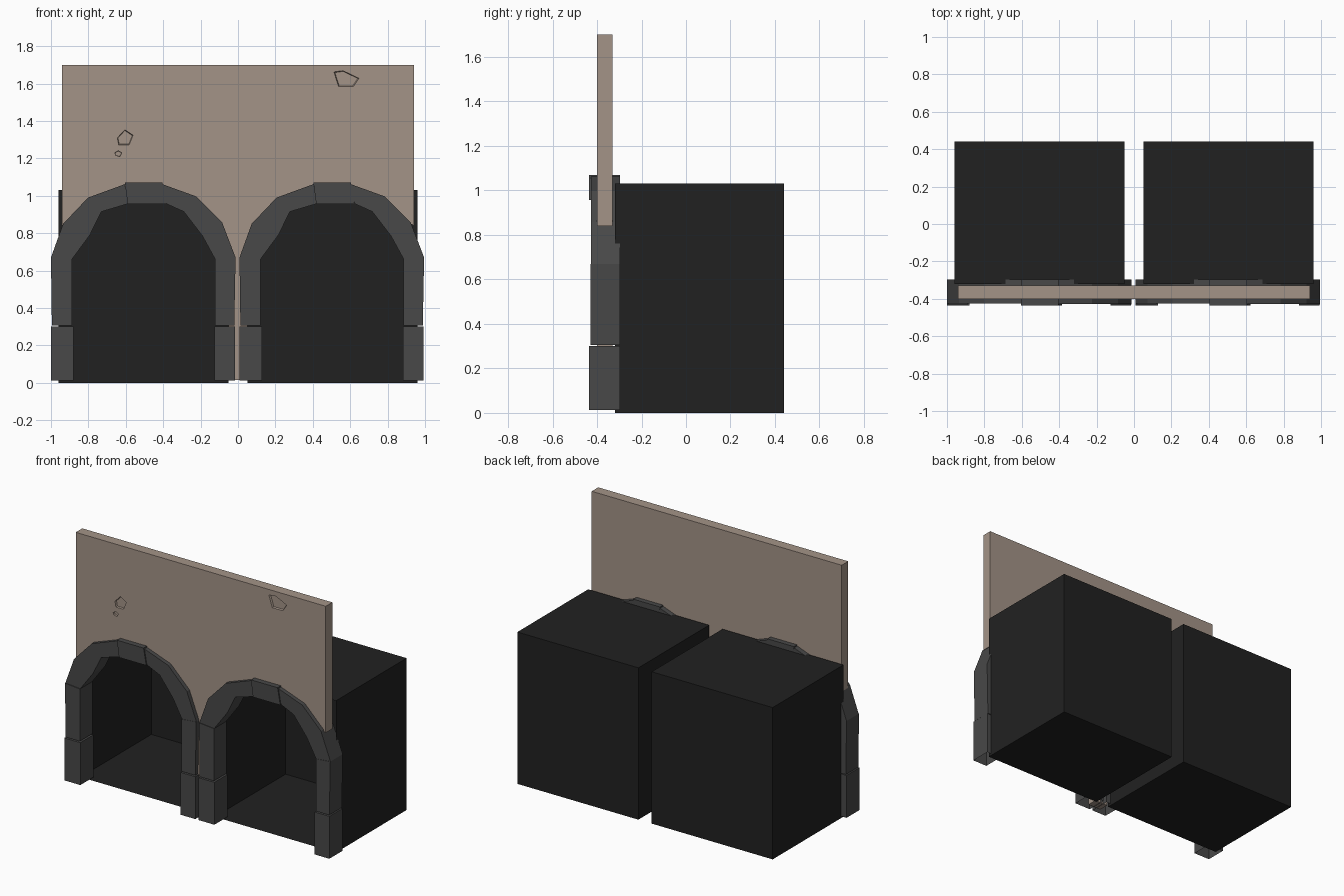
import bpy, bmesh

if "Cube" in bpy.data.objects:
    bpy.data.objects.remove(bpy.data.objects["Cube"])


def material(name, rgb):
    m = bpy.data.materials.new(name)
    m.diffuse_color = (*rgb, 1)
    m.use_nodes = True
    m.node_tree.nodes["Principled BSDF"].inputs["Base Color"].default_value = m.diffuse_color
    return m


PLASTER = material("tan plaster", (0.37, 0.295, 0.243))
STONE = material("dark grey stone", (0.065, 0.065, 0.065))
BLACK = material("soot black", (0.0152, 0.0152, 0.0152))


def finish(name, bm, mat):
    bmesh.ops.recalc_face_normals(bm, faces=bm.faces)
    me = bpy.data.meshes.new(name)
    bm.to_mesh(me)
    bm.free()
    me.materials.append(mat)
    ob = bpy.data.objects.new(name, me)
    bpy.context.collection.objects.link(ob)
    return ob


def prism(name, pts, y0, y1, mat, taper=1.0):
    """Extrude an x/z outline from y0 to y1, scaling the far end by taper."""
    bm = bmesh.new()
    cx = sum(p[0] for p in pts) / len(pts)
    cz = sum(p[1] for p in pts) / len(pts)
    a = [bm.verts.new((x, y0, z)) for x, z in pts]
    b = [bm.verts.new((cx + (x - cx) * taper, y1, cz + (z - cz) * taper)) for x, z in pts]
    n = len(pts)
    bm.faces.new(a)
    bm.faces.new(b[::-1])
    for i in range(n):
        bm.faces.new((a[i], b[i], b[(i + 1) % n], a[(i + 1) % n]))
    return finish(name, bm, mat)


# Tunnel boxes, open at the front
def tunnel(name, cx):
    bm = bmesh.new()
    bmesh.ops.create_cube(bm, size=1)
    for v in bm.verts:
        v.co = (cx + v.co.x * 0.91, 0.06 + v.co.y * 0.76, 0.516 + v.co.z * 1.032)
    front = [f for f in bm.faces if f.calc_center_median().y < -0.3]
    bmesh.ops.delete(bm, geom=front, context='FACES')
    finish(name, bm, BLACK)


# Stone arch: stations of (outer x, z, inner x, z), relative to the arch centre
STONES = [
    ("left_foot", -0.437, [(-.495, .012, -.375, .012), (-.495, .30, -.375, .30)]),
    ("left_post", -0.43, [(-.49, .305, -.383, .305), (-.495, .67, -.383, .66)]),
    ("left_haunch", -0.426, [(-.495, .67, -.383, .66), (-.43, .85, -.287, .79),
                             (-.297, .99, -.225, .915), (-.10, 1.062, -.08, .958)]),
    ("keystone", -0.436, [(-.10, 1.07, -.085, .957), (.10, 1.07, .12, .957)]),
    ("right_haunch", -0.428, [(.10, 1.062, .12, .958), (.28, .997, .215, .915),
                              (.42, .858, .315, .785), (.492, .67, .383, .66)]),
    ("right_post", -0.43, [(.492, .67, .383, .66), (.485, .305, .383, .305)]),
    ("right_foot", -0.437, [(.49, .30, .38, .30), (.49, .012, .38, .012)]),
]
BACK = -0.296


def arch(side, cx):
    for name, front, stations in STONES:
        bm = bmesh.new()
        rings = [[bm.verts.new(c) for c in (
            (cx + ox, front, oz), (cx + ix, front, iz),
            (cx + ix, BACK, iz), (cx + ox, BACK, oz))] for ox, oz, ix, iz in stations]
        for r, s in zip(rings, rings[1:]):
            for k in range(4):
                j = (k + 1) % 4
                bm.faces.new((r[k], r[j], s[j], s[k]))
        for ring in (rings[0], rings[-1]):
            if ring[0].co.z > 0.05:      # feet stay open underneath
                bm.faces.new(ring)
        finish(side + "_arch_" + name, bm, STONE)


for side, cx in (("left", -0.505), ("right", 0.505)):
    tunnel(side + "_tunnel", cx)
    arch(side, cx if cx < 0 else 0.503)

# Plaster wall, its lower edge buried in the arches
half = [(-.94, 1.70), (-.94, .84), (-.77, .95), (-.60, 1.02), (-.40, 1.02),
        (-.25, .95), (-.13, .81), (-.05, .66), (-.05, .015)]
wall = prism("wall", half + [(-x, z) for x, z in reversed(half)], -0.40, -0.33, PLASTER)

# Chipped hollows in the plaster
CHIPS = [
    [(.508, 1.665), (.56, 1.672), (.652, 1.628), (.62, 1.58), (.535, 1.58)],
    [(-.648, 1.31), (-.605, 1.356), (-.558, 1.325), (-.58, 1.27), (-.64, 1.27)],
    [(-.66, 1.23), (-.64, 1.242), (-.62, 1.23), (-.63, 1.208), (-.655, 1.215)],
]
for i, pts in enumerate(CHIPS):
    cutter = prism("chip_cutter_%d" % i, pts, -0.41, -0.388, PLASTER, 0.85)
    cutter.hide_render = True
    cutter.hide_viewport = True
    mod = wall.modifiers.new("chip", 'BOOLEAN')
    mod.operation = 'DIFFERENCE'
    mod.solver = 'EXACT'
    mod.object = cutter
